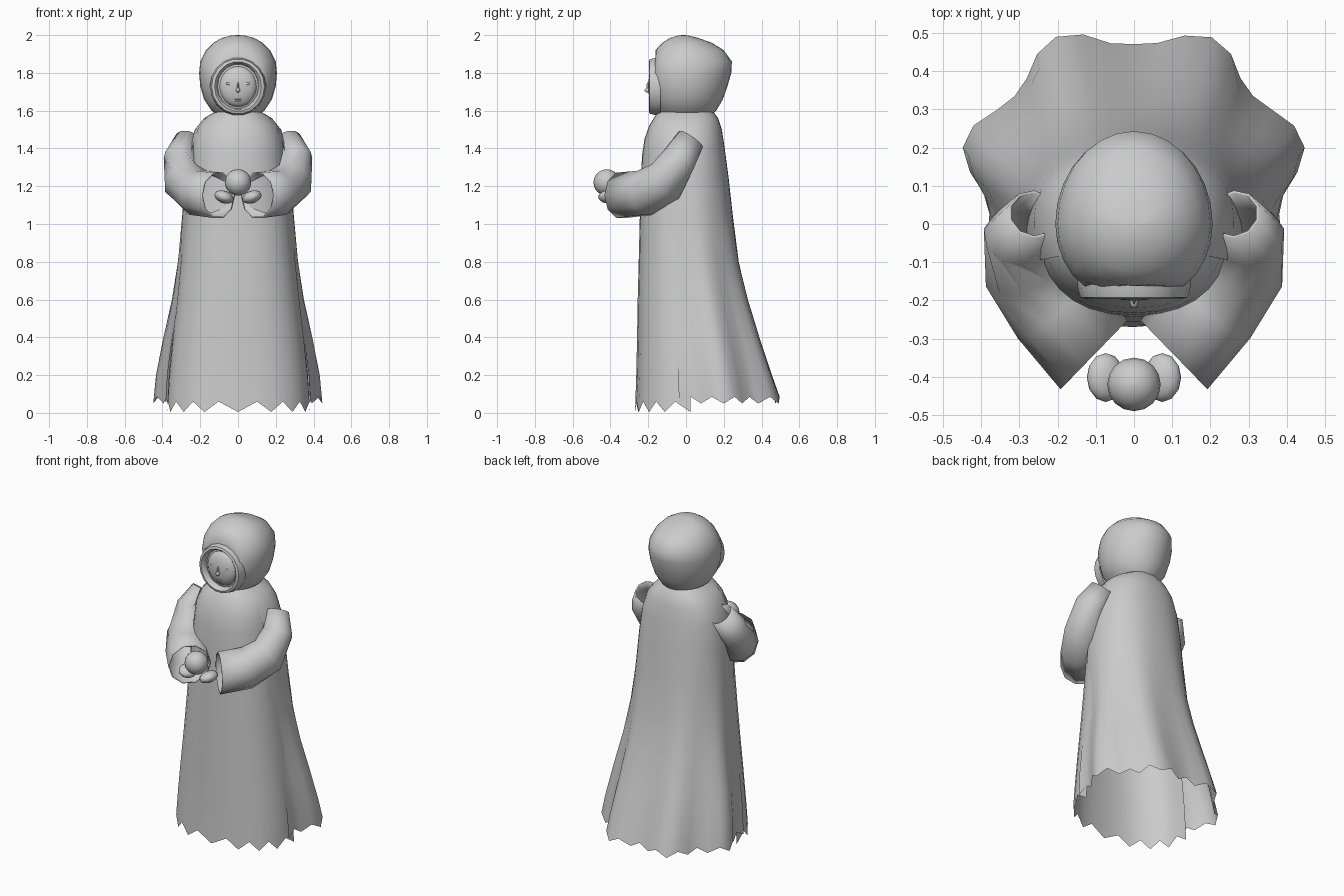
import bpy, math, random
from mathutils import Vector, Matrix

if "Cube" in bpy.data.objects:
    bpy.data.objects.remove(bpy.data.objects["Cube"])

random.seed(4)
grey = bpy.data.materials.new("plain grey")
grey.diffuse_color = (0.6, 0.6, 0.6, 1)
grey.use_nodes = True
grey.node_tree.nodes["Principled BSDF"].inputs["Base Color"].default_value = grey.diffuse_color


def make(name, verts, faces, angle=40):
    me = bpy.data.meshes.new(name)
    me.from_pydata(verts, [], faces)
    me.materials.append(grey)
    me.shade_smooth()
    me.set_sharp_from_angle(angle=math.radians(angle))
    ob = bpy.data.objects.new(name, me)
    bpy.context.collection.objects.link(ob)
    return ob


def loft(name, rings, closed=True, cap0=False, cap1=False, angle=40):
    n = len(rings[0])
    faces = []
    for i in range(len(rings) - 1):
        for j in range(n if closed else n - 1):
            k = (j + 1) % n
            faces.append((i * n + j, i * n + k, (i + 1) * n + k, (i + 1) * n + j))
    if cap0:
        faces.append(tuple(reversed(range(n))))
    if cap1:
        faces.append(tuple(range((len(rings) - 1) * n, len(rings) * n)))
    return make(name, [p for r in rings for p in r], faces, angle)


def ball(name, loc, radii, tilt=0, segs=16, rows=10):
    rot = Matrix.Rotation(tilt, 3, 'Y')
    rings = []
    for i in range(rows + 1):
        a = math.pi * (0.002 + 0.996 * i / rows)
        rings.append([Vector(loc) + rot @ Vector((radii[0] * math.sin(a) * math.cos(t),
                                                 radii[1] * math.sin(a) * math.sin(t),
                                                 -radii[2] * math.cos(a)))
                      for t in (2 * math.pi * j / segs for j in range(segs))])
    return loft(name, rings, cap0=True, cap1=True, angle=60)


def power(v, p):
    return math.copysign(abs(v) ** p, v)


def shell(name, levels, t0, t1, cols, p_low, p_high, hem, tooth, ragged, folds):
    """Open cloth shell; angle 0 faces the front, levels are z, half width, depth, centre y."""
    jitter = [random.uniform(-ragged, ragged) for _ in range(cols + 1)]
    rings = []
    for z, a, d, cy in levels:
        flare = max(0, 1 - z / 1.1)
        p = p_low + (p_high - p_low) * z / 1.6
        ring = []
        for j in range(cols + 1):
            t = math.radians(t0 + (t1 - t0) * j / cols)
            fold = folds * math.cos(7.2 * (abs(t - math.pi) - math.radians(27)))
            s = 1 + flare * (jitter[j] + fold)
            zz = hem + (tooth if j % 2 else 0) if z == levels[-1][0] else z
            ring.append((a * s * power(math.sin(t), p),
                         cy - d * s * power(math.cos(t), p), zz))
        rings.append(ring)
    return loft(name, rings, closed=False, angle=60)


# front of the gown, with a ragged hem
shell("gown_front", [
    (1.60, .11, .14, 0), (1.57, .165, .165, 0), (1.52, .21, .195, 0), (1.45, .24, .22, 0),
    (1.36, .25, .233, 0), (1.25, .263, .238, 0), (1.10, .278, .243, 0), (.80, .305, .25, 0),
    (.60, .325, .255, 0), (.40, .348, .258, 0), (.20, .368, .262, 0), (.03, .378, .268, 0)],
    -93, 93, 16, .82, .88, .005, .055, .012, 0)

# cloak around the back
shell("cloak_back", [
    (1.60, .11, .14, 0), (1.56, .18, .17, 0), (1.50, .228, .19, 0), (1.40, .262, .205, 0),
    (1.25, .28, .225, 0), (1.05, .295, .238, .01), (.80, .316, .255, .03), (.60, .342, .28, .055),
    (.40, .38, .315, .08), (.20, .412, .355, .105), (.08, .422, .38, .12)],
    66, 294, 26, 1, .85, .05, .035, .01, .085)

# hood, flattened at the front around the face
hood = []
for z, w, yf, yb in [(1.57, .10, -.13, .13), (1.60, .14, -.16, .16), (1.66, .18, -.19, .195),
                     (1.73, .20, -.21, .22), (1.80, .206, -.215, .24), (1.86, .20, -.195, .243),
                     (1.92, .17, -.162, .20), (1.96, .13, -.125, .135), (1.985, .085, -.085, .065),
                     (1.997, .04, -.045, .015), (2.0, .004, -.02, -.01)]:
    ring = []
    for j in range(28):
        t = 2 * math.pi * j / 28
        c = math.cos(t)
        ring.append((w * math.sin(t), max(-.163, yb * c if c > 0 else -yf * c), z))
    hood.append(ring)
loft("hood", hood, cap0=True, cap1=True, angle=50)

# raised rim around the face opening
rim = []
for y, rx, rz in [(-.135, .15, .155), (-.17, .147, .152), (-.192, .140, .146),
                  (-.197, .124, .132), (-.185, .112, .122), (-.162, .108, .118)]:
    rim.append([(rx * math.cos(t), y, 1.728 + rz * math.sin(t))
                for t in (2 * math.pi * j / 18 for j in range(18))])
loft("hood_rim", rim, angle=35)

# face
ball("face", (0, -.155, 1.728), (.10, .046, .108), segs=20, rows=12)
ball("nose", (0, -.203, 1.708), (.011, .018, .012), segs=10, rows=6)
ball("nose_bridge", (0, -.2, 1.728), (.005, .01, .024), segs=8, rows=6)
ball("upper_lip", (0, -.187, 1.660), (.020, .007, .003), segs=10, rows=6)
ball("lower_lip", (0, -.185, 1.652), (.016, .007, .004), segs=10, rows=6)
for side, tag in ((-1, "left"), (1, "right")):
    ball(tag + "_eye", (side * .045, -.191, 1.742), (.020, .006, .007), -side * .12, 10, 6)

# bent sleeves, tucked into the shoulder, wide open cuffs: centre, radius, flatness, direction
path = [((.262, .025, 1.45), .068, .9, (.20, -.55, -.8)),
        ((.303, -.035, 1.345), .085, 1, (.15, -.60, -.8)),
        ((.285, -.110, 1.225), .108, 1, (-.35, -.65, -.5)),
        ((.212, -.215, 1.165), .117, 1, (-.65, -.7, -.2)),
        ((.105, -.342, 1.152), .118, 1, (-.72, -.69, 0))]
for side, tag in ((-1, "left"), (1, "right")):
    rings = []
    for loc, r, flat, d in path:
        d = Vector(d).normalized()
        u = d.cross(Vector((0, 0, 1))).normalized()
        v = u.cross(d)
        ring = [Vector(loc) + r * (flat * u * math.cos(t) + v * math.sin(t))
                for t in (2 * math.pi * j / 10 for j in range(10))]
        rings.append([(side * q.x, q.y, q.z) for q in ring][::side])
    sleeve = loft(tag + "_sleeve", rings, angle=50)
    wall = sleeve.modifiers.new("cloth", 'SOLIDIFY')
    wall.thickness = .008
    # hand under the orb
    ball(tag + "_hand", (side * .074, -.402, 1.143), (.052, .064, .033), -side * .35, 12, 8)

# orb held in front
ball("orb", (0, -.42, 1.22), (.07, .07, .07))
